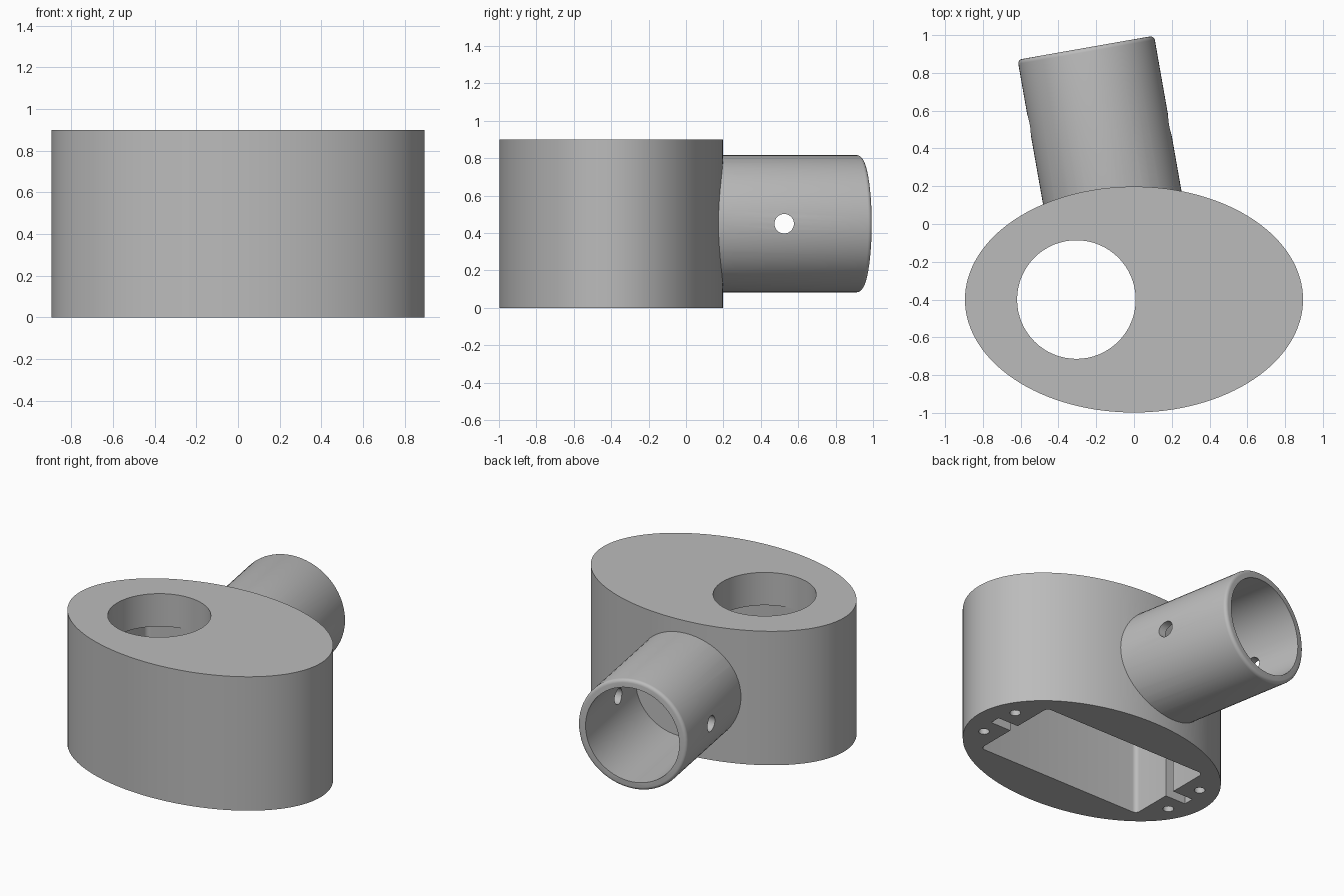
import bpy
import bmesh
from math import radians, sin, cos
from mathutils import Matrix, Vector

default = bpy.data.objects.get("Cube")
if default:
    bpy.data.objects.remove(default, do_unlink=True)

grey = bpy.data.materials.new("plain grey")
grey.use_nodes = True
tone = (0.5, 0.5, 0.5, 1.0)
grey.diffuse_color = tone
grey.node_tree.nodes["Principled BSDF"].inputs["Base Color"].default_value = tone

HEIGHT = 0.9
CENTRE = Vector((0, -0.4, 0))
TUBE_END = Vector((-0.255, 0.933, HEIGHT / 2))
AXIS = Vector((-sin(radians(10)), cos(radians(10)), 0))
TUBE_R, BORE_R = 0.367, 0.315


def make_object(name, bm):
    mesh = bpy.data.meshes.new(name)
    bm.to_mesh(mesh)
    bm.free()
    mesh.materials.append(grey)
    obj = bpy.data.objects.new(name, mesh)
    bpy.context.collection.objects.link(obj)
    return obj


def cylinder(name, radius, start, end, segments=64, stretch=1.0, lip=0.0):
    """Cylinder between two points, optionally elliptical or with a rounded far rim."""
    start, end = Vector(start), Vector(end)
    length = (end - start).length
    bm = bmesh.new()
    bmesh.ops.create_cone(bm, cap_ends=True, segments=segments,
                          radius1=radius, radius2=radius, depth=length)
    if lip:
        rim = [e for e in bm.edges if all(v.co.z > 0 for v in e.verts)]
        bmesh.ops.bevel(bm, geom=rim, offset=lip, segments=4, profile=0.5, affect='EDGES')
    bm.transform(Matrix.Diagonal((1, stretch, 1, 1)))
    turn = (end - start).to_track_quat('Z', 'Y').to_matrix().to_4x4()
    bm.transform(Matrix.Translation((start + end) / 2) @ turn)
    return make_object(name, bm)


def box(name, half_x, half_y, top, corner=0.0):
    """Box rising from below the base, with optional rounded upright corners."""
    bm = bmesh.new()
    bmesh.ops.create_cube(bm, size=2)
    low = -0.1
    bm.transform(Matrix.Translation(CENTRE + Vector((0, 0, (top + low) / 2)))
                 @ Matrix.Diagonal((half_x, half_y, (top - low) / 2, 1)))
    if corner:
        upright = [e for e in bm.edges
                   if abs(e.verts[0].co.z - e.verts[1].co.z) > 0.1]
        bmesh.ops.bevel(bm, geom=upright, offset=corner, segments=5,
                        profile=0.5, affect='EDGES')
    return make_object(name, bm)


def combine(target, tool, operation):
    """Apply a boolean and discard its tool."""
    tool.hide_render = True
    mod = target.modifiers.new("join", 'BOOLEAN')
    mod.operation = operation
    mod.solver = 'EXACT'
    mod.object = tool
    bpy.context.view_layer.objects.active = target
    bpy.ops.object.modifier_apply(modifier=mod.name)
    bpy.data.objects.remove(tool, do_unlink=True)


# Elliptical housing with the angled tube socket
housing = cylinder("housing", 0.895, CENTRE, CENTRE + Vector((0, 0, HEIGHT)),
                   segments=128, stretch=0.598 / 0.895)
socket = cylinder("tube_socket", TUBE_R, TUBE_END - AXIS * 1.0, TUBE_END, lip=0.022)
combine(housing, socket, 'UNION')

# Blind bore of the socket, with a softened inner lip
combine(housing, cylinder("bore", BORE_R, TUBE_END - AXIS * 0.72,
                          TUBE_END + AXIS * 0.1), 'DIFFERENCE')

# Cross pin hole through the socket
combine(housing, cylinder("pin_hole", 0.052, (-1, 0.525, HEIGHT / 2),
                          (1, 0.525, HEIGHT / 2), 32), 'DIFFERENCE')

# Rectangular pocket and its end notches, open underneath
combine(housing, box("pocket", 0.618, 0.315, 0.68, corner=0.03), 'DIFFERENCE')
combine(housing, box("notches", 0.77, 0.035, 0.68), 'DIFFERENCE')

# Round opening in the top
opening = CENTRE + Vector((-0.305, 0, 0))
combine(housing, cylinder("top_opening", 0.314, opening + Vector((0, 0, 0.6)),
                          opening + Vector((0, 0, 1.1))), 'DIFFERENCE')

# Four screw holes in the base
for sx in (-1, 1):
    for sy in (-1, 1):
        spot = CENTRE + Vector((sx * 0.733, sy * 0.148, 0))
        combine(housing, cylinder("screw_hole", 0.033, spot - Vector((0, 0, 0.1)),
                                  spot + Vector((0, 0, 0.3)), 24), 'DIFFERENCE')

# Smooth curved walls, keep edges crisp
for obj in bpy.context.selected_objects:
    obj.select_set(False)
housing.select_set(True)
bpy.context.view_layer.objects.active = housing
bpy.ops.object.shade_smooth_by_angle(angle=radians(30))
